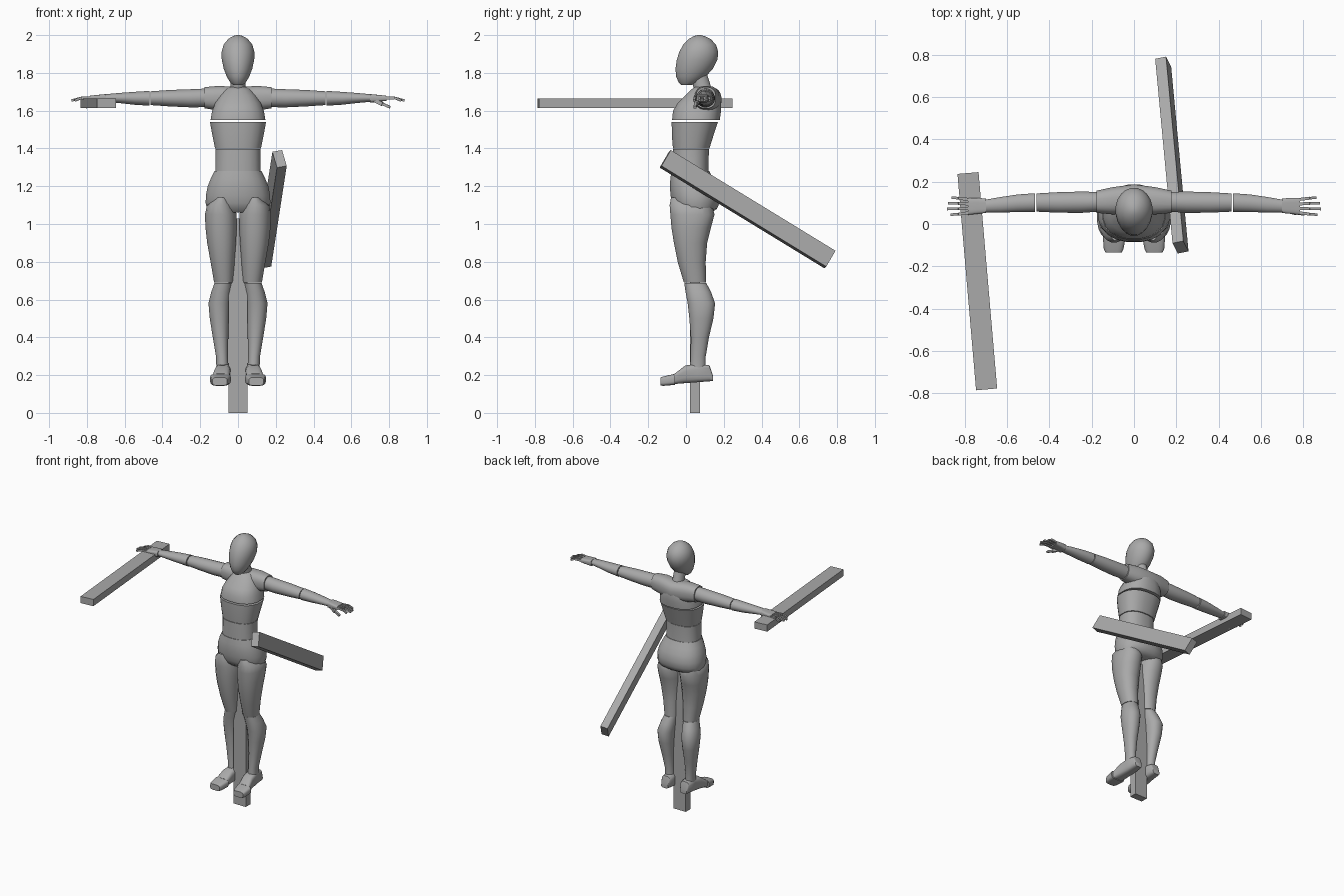
import bpy, bmesh, math
from mathutils import Vector, Matrix

grey = bpy.data.materials.new("plain grey")
grey.diffuse_color = (0.40, 0.40, 0.40, 1)


def finish(name, bm, mirror=False, smooth=True):
    bmesh.ops.recalc_face_normals(bm, faces=bm.faces)
    me = bpy.data.meshes.new(name)
    bm.to_mesh(me)
    bm.free()
    me.materials.append(grey)
    ob = bpy.data.objects.new(name, me)
    bpy.context.collection.objects.link(ob)
    if mirror:
        ob.modifiers.new("mirror", 'MIRROR')
    if smooth:
        bpy.ops.object.select_all(action='DESELECT')
        ob.select_set(True)
        bpy.context.view_layer.objects.active = ob
        bpy.ops.object.shade_smooth_by_angle(angle=math.radians(40))
    return ob


def loft(name, axis, rings, mirror=False, power=2.0, sides=20):
    """Each ring: position on the axis, then low/high extents on the other two axes."""
    bm = bmesh.new()
    loops = []
    for t, a0, a1, b0, b1 in rings:
        loop = []
        for i in range(sides):
            ang = 2 * math.pi * (i + 0.5) / sides
            c, s = math.cos(ang), math.sin(ang)
            a = (a0 + a1) / 2 + (a1 - a0) / 2 * math.copysign(abs(c) ** (2 / power), c)
            b = (b0 + b1) / 2 + (b1 - b0) / 2 * math.copysign(abs(s) ** (2 / power), s)
            co = {'X': (t, a, b), 'Y': (a, t, b), 'Z': (a, b, t)}[axis]
            loop.append(bm.verts.new(co))
        loops.append(loop)
    for lo, hi in zip(loops, loops[1:]):
        for i in range(sides):
            j = (i + 1) % sides
            bm.faces.new((lo[i], lo[j], hi[j], hi[i]))
    bm.faces.new(loops[0])
    bm.faces.new(loops[-1])
    return finish(name, bm, mirror)


def beam(name, start, end, up, width, height, mirror=False):
    """Box running from start to end, its height along up."""
    start, end = Vector(start), Vector(end)
    u = (end - start).normalized()
    w = u.cross(Vector(up)).normalized()
    v = w.cross(u)
    m = Matrix((w * width, u * (end - start).length, v * height)).transposed().to_4x4()
    m.translation = (start + end) / 2
    bm = bmesh.new()
    bmesh.ops.create_cube(bm, size=1, matrix=m)
    return finish(name, bm, mirror, smooth=False)


# Head and neck
loft("head", 'Z', [
    (1.735, -.025, .025, -.025, .03), (1.75, -.042, .042, -.04, .065),
    (1.78, -.06, .06, -.053, .105), (1.82, -.076, .076, -.057, .142),
    (1.87, -.087, .087, -.05, .168), (1.91, -.088, .088, -.037, .172),
    (1.95, -.077, .077, -.016, .16), (1.98, -.052, .052, .014, .13),
    (1.995, -.026, .026, .042, .098), (2.0, -.008, .008, .06, .078)])
loft("neck", 'Z', [(1.64, -.05, .05, .06, .16), (1.72, -.04, .04, .04, .135),
                   (1.80, -.038, .038, .02, .11)])

# Torso
loft("upper_chest", 'Z', [
    (1.55, -.147, .147, -.075, .18), (1.60, -.138, .138, -.07, .187),
    (1.64, -.122, .122, -.045, .187), (1.68, -.098, .098, -.005, .18),
    (1.71, -.072, .072, .025, .165), (1.725, -.045, .045, .045, .14)], power=2.4)
loft("shoulder_yoke", 'X', [
    (-.177, .052, .158, 1.612, 1.725), (-.10, .045, .175, 1.60, 1.732),
    (0, .05, .188, 1.59, 1.725), (.10, .045, .175, 1.60, 1.732),
    (.177, .052, .158, 1.612, 1.725)], power=2.5)
loft("ribcage", 'Z', [(1.40, -.123, .123, -.07, .125), (1.47, -.137, .137, -.076, .147),
                      (1.54, -.15, .15, -.077, .17)], power=2.4)
loft("waist", 'Z', [(1.22, -.13, .13, -.074, .125), (1.28, -.121, .121, -.074, .12),
                    (1.397, -.121, .121, -.07, .122)], power=2.4)
loft("pelvis", 'Z', [
    (1.06, -.13, .13, -.04, .135), (1.08, -.165, .165, -.062, .165),
    (1.11, -.173, .173, -.076, .178), (1.15, -.172, .172, -.083, .181),
    (1.20, -.162, .162, -.087, .168), (1.24, -.146, .146, -.084, .145),
    (1.28, -.126, .126, -.078, .124)], power=2.3)

# Legs
loft("thigh", 'Z', [
    (.69, .024, .127, -.012, .107), (.80, .018, .146, -.045, .105),
    (.90, .010, .164, -.065, .113), (.98, .006, .173, -.078, .133),
    (1.05, .006, .176, -.084, .152), (1.10, .022, .165, -.088, .14),
    (1.14, .06, .115, -.08, .08)], True, 2.2)
loft("calf", 'Z', [
    (.24, .05, .115, .02, .105), (.30, .053, .117, .024, .105),
    (.40, .051, .134, .025, .122), (.50, .046, .15, .017, .146),
    (.58, .040, .157, .008, .155), (.64, .034, .142, -.003, .133),
    (.688, .03, .125, -.010, .108)], True, 2.2)
loft("foot", 'Y', [
    (-.06, .045, .138, .153, .208), (-.005, .04, .125, .157, .25),
    (.06, .037, .117, .162, .262), (.125, .042, .112, .167, .252),
    (.142, .05, .105, .17, .20)], True, 3.5)
loft("toe_cap", 'Y', [(-.135, .058, .135, .145, .188), (-.12, .05, .143, .143, .193),
                      (-.058, .038, .148, .148, .207)], True, 4)

# Arms
loft("upper_arm", 'X', [(.165, .058, .152, 1.618, 1.718), (.25, .052, .154, 1.617, 1.714),
                        (.36, .053, .151, 1.622, 1.71), (.462, .058, .145, 1.629, 1.703)], True)
loft("forearm", 'X', [(.468, .057, .146, 1.626, 1.705), (.55, .056, .14, 1.631, 1.70),
                      (.63, .054, .128, 1.64, 1.694), (.705, .055, .115, 1.647, 1.687)], True)
loft("palm", 'X', [(.70, .052, .12, 1.642, 1.688), (.74, .048, .124, 1.647, 1.684),
                   (.785, .043, .124, 1.652, 1.679)], True, 4)

# Fingers
for i, reach in enumerate((.865, .882, .878, .86)):
    y = .053 + i * .021
    spread = (i - 1.5) * .004
    knuckle = (.83, y + spread, 1.668)
    beam(f"finger_{i + 1}_base", (.78, y, 1.667), knuckle, (0, 0, 1), .014, .015, True)
    beam(f"finger_{i + 1}_tip", knuckle, (reach, y + spread * 1.5, 1.654), (0, 0, 1), .012, .012, True)
beam("thumb_base", (.725, .062, 1.655), (.765, .052, 1.635), (0, 0, 1), .02, .02, True)
beam("thumb_tip", (.76, .053, 1.638), (.805, .047, 1.618), (0, 0, 1), .015, .014, True)

# Support post and the two loose beams
beam("support_post", (0, .0475, 0), (0, .0475, 1.03), (0, 1, 0), .10, .054)
beam("hip_beam", (.22, -.11, 1.345), (.138, .762, .812), (-.025, .05, .085), .053, .10)
beam("hand_beam", (-.785, .241, 1.639), (-.697, -.782, 1.639), (0, 0, 1), .10, .05)
